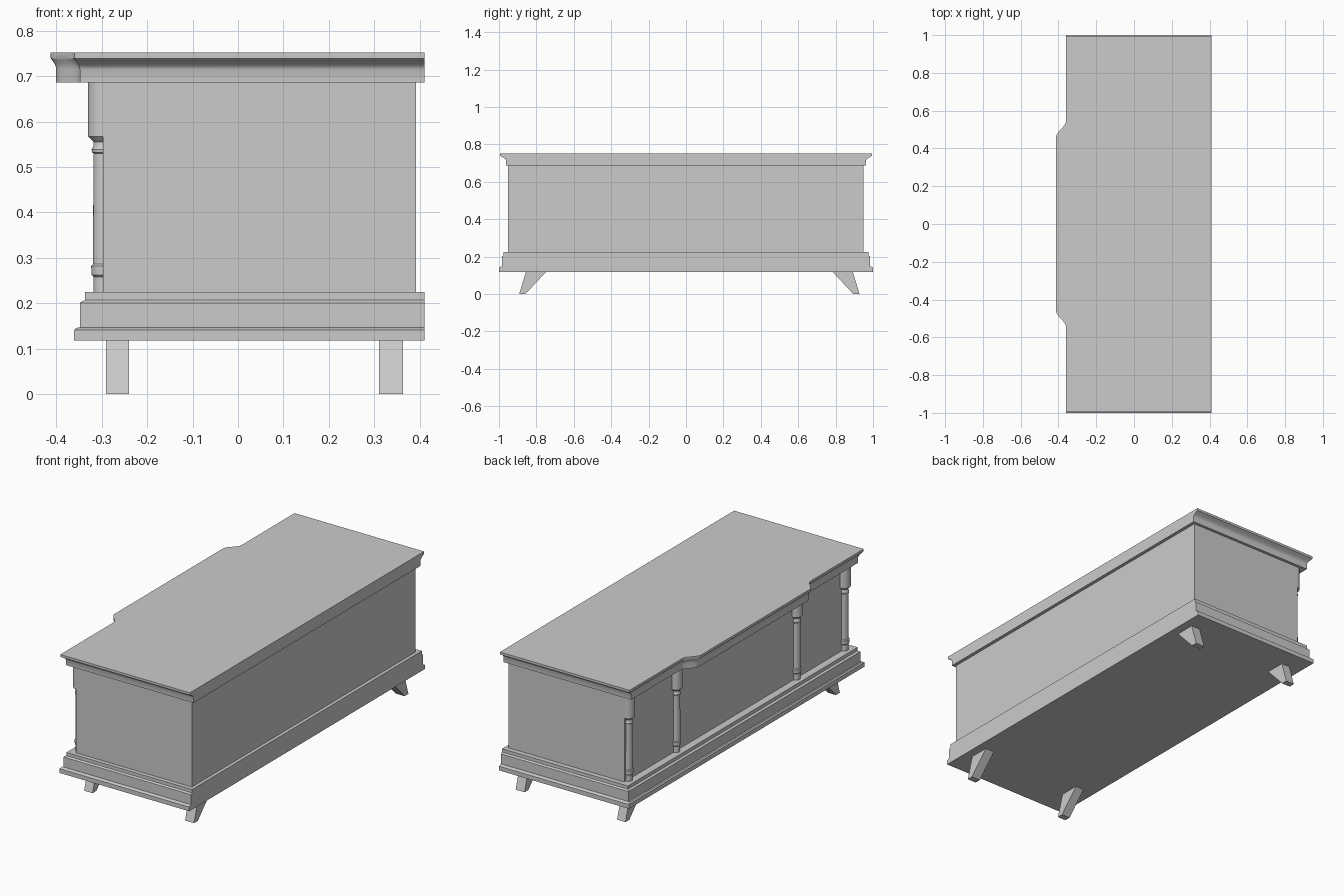
import bpy, bmesh, math
from math import cos, pi

cube = bpy.data.objects.get("Cube")
if cube:
    bpy.data.objects.remove(cube, do_unlink=True)

grey = bpy.data.materials.new("plain_grey")
grey.use_nodes = True
COLOUR = (0.6, 0.6, 0.6, 1)
grey.diffuse_color = COLOUR
grey.node_tree.nodes["Principled BSDF"].inputs["Base Color"].default_value = COLOUR

BACK = 0.41


def loft(name, rings, smooth=None):
    """Join closed rings of equal point count and cap both ends."""
    bm = bmesh.new()
    loops = [[bm.verts.new(p) for p in ring] for ring in rings]
    n = len(loops[0])
    for a, b in zip(loops, loops[1:]):
        for i in range(n):
            j = (i + 1) % n
            bm.faces.new((a[i], a[j], b[j], b[i]))
    bm.faces.new(loops[0])
    bm.faces.new(loops[-1])
    bmesh.ops.recalc_face_normals(bm, faces=bm.faces)
    mesh = bpy.data.meshes.new(name)
    bm.to_mesh(mesh)
    bm.free()
    mesh.materials.append(grey)
    obj = bpy.data.objects.new(name, mesh)
    bpy.context.collection.objects.link(obj)
    if smooth:
        bpy.ops.object.select_all(action='DESELECT')
        obj.select_set(True)
        bpy.context.view_layer.objects.active = obj
        bpy.ops.object.shade_smooth_by_angle(angle=math.radians(smooth))
    return obj


def rectangle(x0, x1, y0, y1, z):
    return [(x0, y0, z), (x1, y0, z), (x1, y1, z), (x0, y1, z)]


def counter_outline(x, y, z, steps=8):
    """Rectangle whose -x edge steps outward in the middle with S-curves."""
    curve = [(x - 0.026 * (1 - cos(pi * i / steps)), 0.545 - 0.085 * i / steps)
             for i in range(steps + 1)]
    pts = [(BACK, -y), (BACK, y), (x, y)] + curve
    pts += [(px, -py) for px, py in reversed(curve)] + [(x, -y)]
    return [(px, py, z) for px, py in pts]


# Countertop: straight fascia, cove and overhanging lip
top_profile = [(-0.348, 0.963, 0.686), (-0.348, 0.963, 0.715),
               (-0.349, 0.966, 0.721), (-0.352, 0.974, 0.728),
               (-0.357, 0.987, 0.735), (-0.36, 0.994, 0.739),
               (-0.36, 0.994, 0.752)]
loft("countertop", [counter_outline(*p) for p in top_profile], 30)

# Cabinet body
loft("cabinet_body", [rectangle(-0.297, 0.392, -0.952, 0.948, z) for z in (0.22, 0.69)])

# Stepped plinth moulding
plinth_profile = [(-0.361, 1.0, 0.118), (-0.361, 1.0, 0.141),
                  (-0.355, 0.991, 0.146), (-0.348, 0.984, 0.147),
                  (-0.348, 0.984, 0.201), (-0.344, 0.98, 0.204),
                  (-0.337, 0.975, 0.207), (-0.337, 0.975, 0.225)]
loft("plinth", [rectangle(x, BACK, -y, y, z) for x, y, z in plinth_profile], 30)

# Turned half-columns set into the -x face
column_profile = [(0.021, 0.222), (0.021, 0.258), (0.025, 0.262), (0.026, 0.282),
                  (0.022, 0.286), (0.021, 0.53), (0.024, 0.532), (0.025, 0.538),
                  (0.021, 0.545), (0.021, 0.555), (0.033, 0.567), (0.033, 0.688)]
SIDES = 24
for number, y in enumerate((-0.918, -0.51, 0.51, 0.914), 1):
    rings = [[(-0.297 + r * cos(2 * pi * i / SIDES),
               y + r * math.sin(2 * pi * i / SIDES), z) for i in range(SIDES)]
             for r, z in column_profile]
    loft(f"column_{number}", rings, 35)

# Splayed tapering feet
for x0, x1, side in ((-0.29, -0.24, "front_edge"), (0.31, 0.363, "rear_edge")):
    for s, end in ((-1, "right"), (1, "left")):
        y = [0.018 + s * d for d in (0.877, 0.91, 0.765, 0.874)]
        loft(f"foot_{side}_{end}", [rectangle(x0, x1, y[0], y[1], 0),
                                    rectangle(x0, x1, y[2], y[3], 0.119)])
